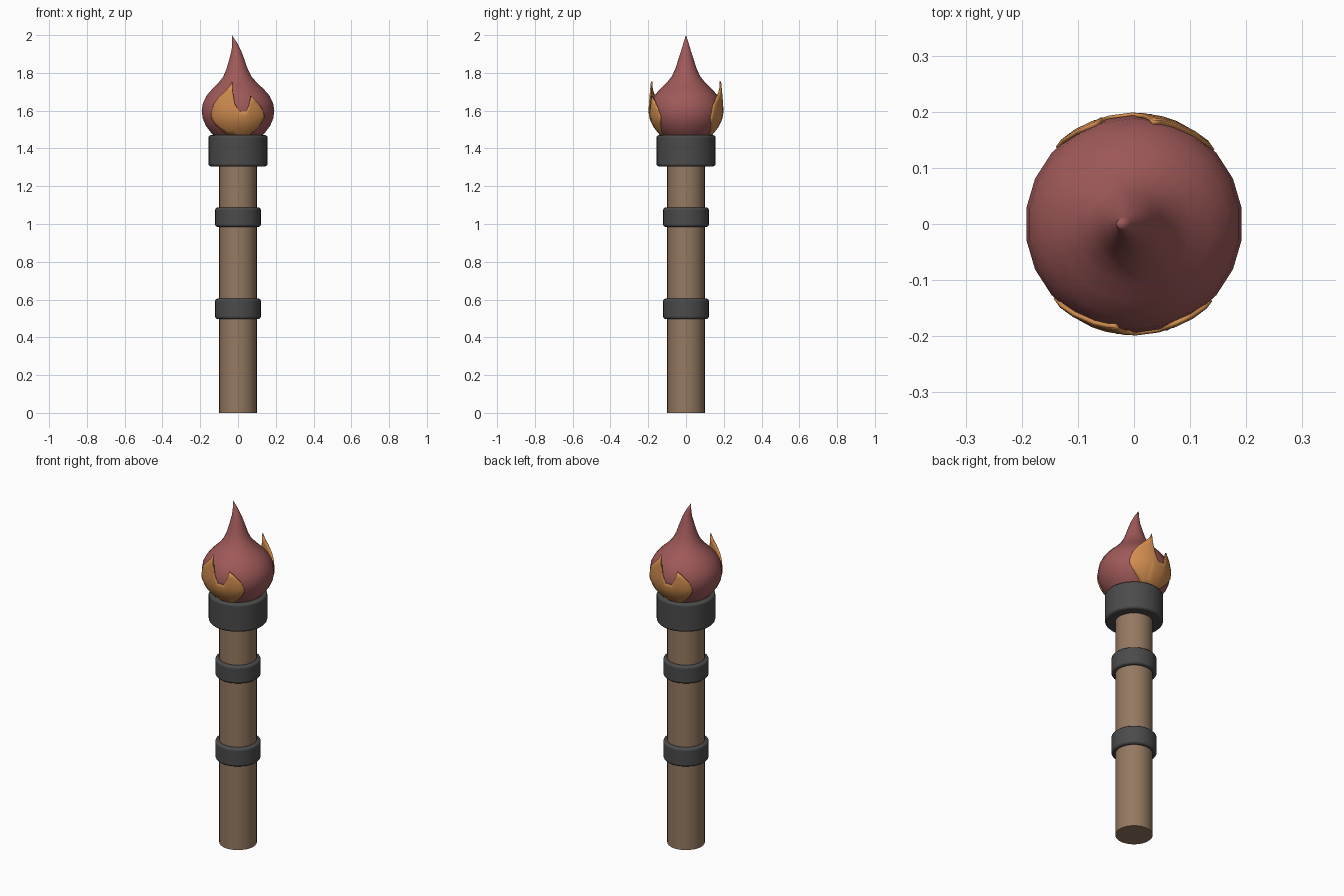
import bpy, bmesh, math

if "Cube" in bpy.data.objects:
    bpy.data.objects.remove(bpy.data.objects["Cube"])

def material(name, rgb):
    m = bpy.data.materials.new(name)
    m.diffuse_color = (*rgb, 1)
    m.use_nodes = True
    m.node_tree.nodes["Principled BSDF"].inputs["Base Color"].default_value = m.diffuse_color
    return m

WOOD = material("wood", (0.30, 0.19, 0.12))
IRON = material("iron", (0.07, 0.07, 0.07))
RED = material("red_fire", (0.35, 0.10, 0.10))
ORANGE = material("orange_fire", (0.65, 0.27, 0.08))

def finish(ob, mat, angle=40):
    ob.data.materials.append(mat)
    bpy.ops.object.select_all(action='DESELECT')
    ob.select_set(True)
    bpy.context.view_layer.objects.active = ob
    bpy.ops.object.shade_smooth_by_angle(angle=math.radians(angle))

def make(name, bm, mat, angle=40):
    bmesh.ops.recalc_face_normals(bm, faces=bm.faces[:])
    me = bpy.data.meshes.new(name)
    bm.to_mesh(me)
    bm.free()
    ob = bpy.data.objects.new(name, me)
    bpy.context.collection.objects.link(ob)
    finish(ob, mat, angle)
    return ob

def cylinder(name, r, z0, z1, mat, bevel=0):
    bpy.ops.mesh.primitive_cylinder_add(vertices=32, radius=r, depth=z1 - z0,
                                        location=(0, 0, (z0 + z1) / 2))
    ob = bpy.context.object
    ob.name = name
    if bevel:
        b = ob.modifiers.new("bevel", 'BEVEL')
        b.width = bevel
        b.segments = 3
        b.limit_method = 'ANGLE'
    finish(ob, mat)

def lerp(table, x):
    if x <= table[0][0]:
        return table[0][1]
    for (x0, y0), (x1, y1) in zip(table, table[1:]):
        if x <= x1:
            return y0 + (y1 - y0) * (x - x0) / (x1 - x0)
    return table[-1][1]

# Handle, bands and cup
cylinder("handle", 0.10, 0, 1.32, WOOD)
cylinder("lower_band", 0.121, 0.497, 0.605, IRON, 0.012)
cylinder("upper_band", 0.121, 0.985, 1.087, IRON, 0.012)
cylinder("cup", 0.156, 1.305, 1.47, IRON, 0.012)

# Main flame: lathed drop (z, radius, x shift) with a leaning tip
PROFILE = [(1.425, 0.07, 0), (1.45, 0.11, 0), (1.48, 0.142, 0), (1.52, 0.172, 0),
           (1.56, 0.189, 0), (1.60, 0.194, 0), (1.64, 0.188, 0), (1.68, 0.168, 0),
           (1.715, 0.137, 0), (1.745, 0.105, -0.001), (1.78, 0.076, -0.003),
           (1.82, 0.057, -0.005), (1.87, 0.041, -0.006), (1.92, 0.025, -0.009),
           (1.96, 0.013, -0.018)]
N = 22
bm = bmesh.new()
rings = [[bm.verts.new((s + r * math.cos((i + 0.5) * math.tau / N),
                        r * math.sin((i + 0.5) * math.tau / N), z))
          for i in range(N)] for z, r, s in PROFILE]
tip = bm.verts.new((-0.032, 0, 2.0))
for a, b in zip(rings, rings[1:]):
    for i in range(N):
        j = (i + 1) % N
        bm.faces.new((a[i], a[j], b[j], b[i]))
for i in range(N):
    bm.faces.new((rings[-1][i], rings[-1][(i + 1) % N], tip))
bm.faces.new(rings[0][::-1])
make("flame", bm, RED, 60)

# Orange tongues: curved sheets, (x, bottom z, top z) across the front
SHAPE = [(-0.146, 1.56, 1.575), (-0.132, 1.525, 1.63), (-0.11, 1.495, 1.665),
         (-0.075, 1.462, 1.70), (-0.05, 1.455, 1.725), (-0.034, 1.455, 1.755),
         (-0.029, 1.455, 1.70), (-0.018, 1.455, 1.64), (0.004, 1.455, 1.597),
         (0.045, 1.455, 1.595), (0.06, 1.455, 1.63), (0.072, 1.46, 1.677),
         (0.105, 1.49, 1.645), (0.13, 1.525, 1.61), (0.142, 1.56, 1.575)]
SKIN = [(z, r + 0.005) for z, r, s in PROFILE if z < 1.61] + [(1.68, 0.195), (1.76, 0.188)]
ROWS = 7

def tongue(name, turn):
    bm = bmesh.new()
    cols = []
    for x, lo, hi in SHAPE:
        a = math.asin(x / 0.199) + turn
        col = []
        for k in range(ROWS + 1):
            z = lo + (hi - lo) * k / ROWS
            r = lerp(SKIN, z)
            col.append(bm.verts.new((r * math.sin(a), -r * math.cos(a), z)))
        cols.append(col)
    for a, b in zip(cols, cols[1:]):
        for k in range(ROWS):
            bm.faces.new((a[k], b[k], b[k + 1], a[k + 1]))
    ob = make(name, bm, ORANGE)
    s = ob.modifiers.new("thickness", 'SOLIDIFY')
    s.thickness = 0.008
    s.offset = -1

tongue("front_tongue", 0)
tongue("back_tongue", math.pi)
